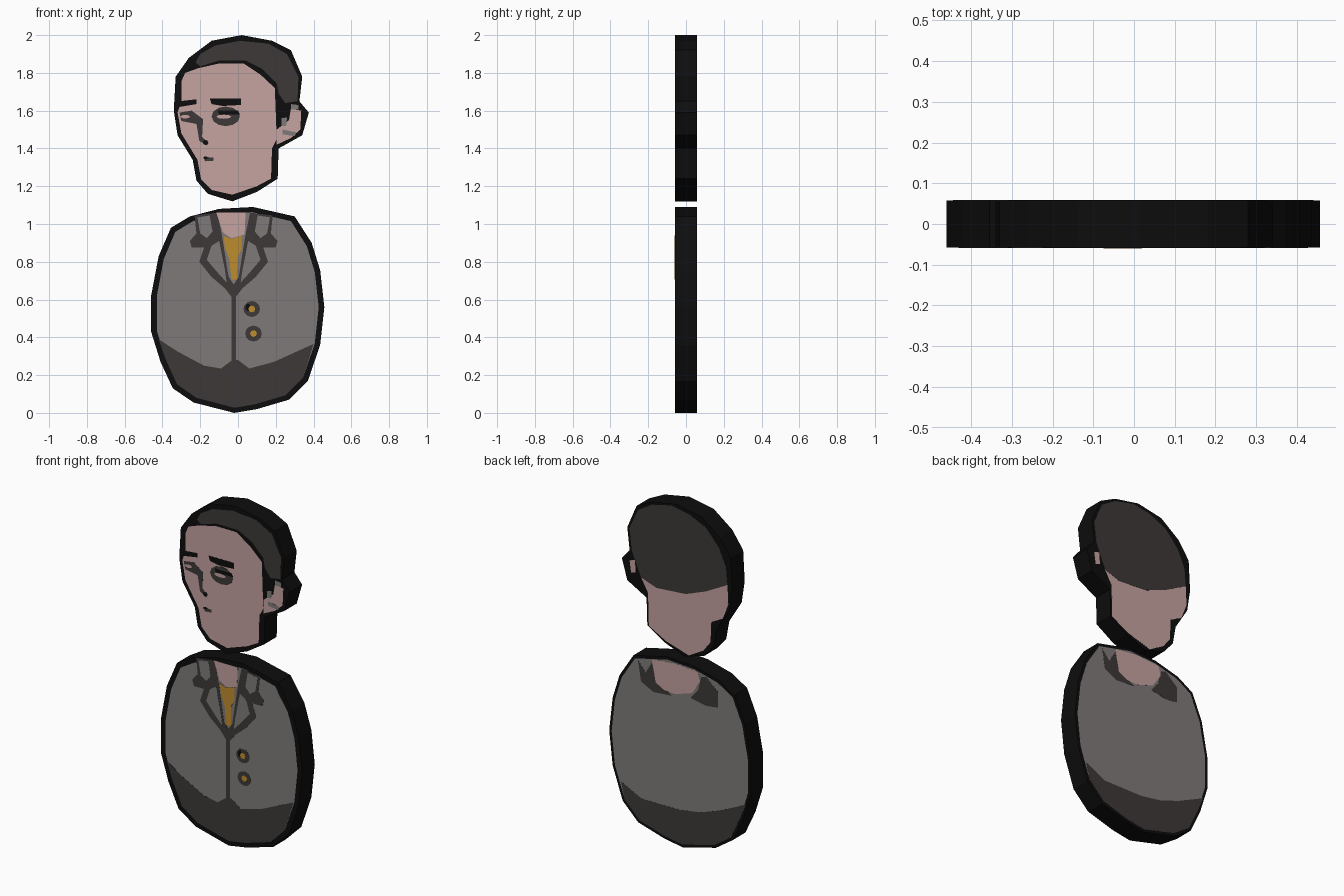
import bpy, bmesh, math

def material(name, rgb):
    m = bpy.data.materials.new(name)
    m.diffuse_color = (*rgb, 1)
    return m

BLACK = material("black outline", (0.004, 0.004, 0.004))
DARK = material("dark grey", (0.048, 0.040, 0.040))
GREY = material("jacket grey", (0.216, 0.195, 0.195))
SKIN = material("skin", (0.558, 0.366, 0.356))
GOLD = material("gold", (0.515, 0.262, 0.026))

FACE = 0.056           # slab half depth; painted plates sit just above it
FRONT, BACK = -1, 1

def slab(name, pts, y0, y1, mat):
    """Extrude an (x, z) outline from y0 to y1."""
    bm = bmesh.new()
    f = bm.faces.new([bm.verts.new((x, y0, z)) for x, z in pts])
    ext = bmesh.ops.extrude_face_region(bm, geom=[f])["geom"]
    bmesh.ops.translate(bm, vec=(0, y1 - y0, 0),
                        verts=[v for v in ext if isinstance(v, bmesh.types.BMVert)])
    bmesh.ops.triangulate(bm, faces=[f for f in bm.faces if len(f.verts) > 4])
    bmesh.ops.recalc_face_normals(bm, faces=bm.faces)
    me = bpy.data.meshes.new(name)
    bm.to_mesh(me)
    bm.free()
    me.materials.append(mat)
    ob = bpy.data.objects.new(name, me)
    bpy.context.collection.objects.link(ob)

def plate(name, pts, side, layer, mat):
    slab(name, pts, side * (FACE - 0.002), side * (FACE + 0.001 * layer), mat)

def ellipse(cx, cz, rx, rz, n=12):
    return [(cx + rx * math.cos(i * math.tau / n), cz + rz * math.sin(i * math.tau / n))
            for i in range(n)]

def mirrored(pts, axis=-0.023):
    return [(2 * axis - x, z) for x, z in pts]

# Outlined slabs
head = [(0.02, 2.0), (-0.14, 1.97), (-0.26, 1.88), (-0.33, 1.78), (-0.34, 1.60), (-0.32, 1.47),
        (-0.24, 1.34), (-0.22, 1.23), (-0.16, 1.16), (-0.03, 1.12), (0.10, 1.17), (0.21, 1.24),
        (0.215, 1.40), (0.34, 1.47), (0.375, 1.59), (0.325, 1.65), (0.34, 1.78), (0.28, 1.92),
        (0.18, 1.97)]
body = [(-0.10, 1.08), (0.08, 1.09), (0.30, 1.04), (0.39, 0.90), (0.435, 0.755), (0.457, 0.56),
        (0.435, 0.36), (0.37, 0.17), (0.27, 0.07), (0.10, 0.02), (-0.02, 0.0), (-0.235, 0.055),
        (-0.345, 0.13), (-0.41, 0.27), (-0.46, 0.43), (-0.46, 0.62), (-0.42, 0.83),
        (-0.355, 0.98), (-0.255, 1.04)]
for name, pts in (("head", head), ("body", body)):
    slab(name, pts, -FACE - 0.002, FACE + 0.002, BLACK)
FACE += 0.002

def shrunk(sx, sz):
    return [(x * sx, 0.545 + (z - 0.545) * sz) for x, z in body]

# Jacket panels and dark hems on both sides
hem_front = [(-0.42, 0.39), (-0.32, 0.325), (-0.18, 0.25), (-0.09, 0.235), (-0.03, 0.28),
             (0.0, 0.28), (0.06, 0.235), (0.19, 0.27), (0.40, 0.365)]
hem_back = [(-0.43, 0.36), (-0.26, 0.28), (-0.13, 0.235), (0.0, 0.215), (0.25, 0.215),
            (0.38, 0.28)]
for side, sx, sz, hem, tag in ((FRONT, 0.935, 0.95, hem_front, "front"),
                               (BACK, 0.965, 0.97, hem_back, "back")):
    panel = shrunk(sx, sz)
    plate("jacket_" + tag, panel, side, 0.5, GREY)
    low = [p for p in panel if p[1] < 0.29]
    plate("hem_" + tag, hem + low, side, 1, DARK)

# Lapels, collar patches and jacket closing
lapel = [(-0.023, 0.60), (-0.023, 0.68), (-0.05, 0.72), (-0.085, 0.94), (-0.11, 1.06),
         (-0.23, 1.045), (-0.22, 0.95), (-0.255, 0.91), (-0.245, 0.875), (-0.18, 0.875),
         (-0.205, 0.80), (-0.14, 0.72), (-0.07, 0.66)]
collar_patch = [(-0.215, 1.035), (-0.15, 1.045), (-0.135, 0.96), (-0.165, 0.925), (-0.20, 0.95)]
lapel_patch = [(-0.14, 0.885), (-0.10, 0.91), (-0.07, 0.76), (-0.06, 0.69), (-0.11, 0.745),
               (-0.165, 0.81)]
for tag, flip in (("left", lambda p: p), ("right", mirrored)):
    plate("lapel_" + tag, flip(lapel), FRONT, 1, DARK)
    plate("collar_patch_" + tag, flip(collar_patch), FRONT, 1.5, GREY)
    plate("lapel_patch_" + tag, flip(lapel_patch), FRONT, 1.5, GREY)
plate("jacket_seam", [(-0.035, 0.66), (-0.01, 0.66), (-0.01, 0.26), (-0.035, 0.26)],
      FRONT, 1.2, DARK)

# Neck and tie
plate("neck_front", [(-0.115, 1.06), (0.04, 1.06), (0.035, 0.945), (-0.035, 0.925),
                     (-0.08, 0.955)], FRONT, 1.4, SKIN)
plate("tie", [(-0.075, 0.935), (-0.035, 0.92), (0.02, 0.94), (0.018, 0.865), (-0.003, 0.82),
              (-0.005, 0.705), (-0.035, 0.705), (-0.045, 0.81), (-0.07, 0.88)],
      FRONT, 1.7, GOLD)

# Buttons
for i, (x, z) in enumerate(((0.073, 0.55), (0.082, 0.42))):
    plate(f"button_{i + 1}", ellipse(x, z, 0.044, 0.042), FRONT, 1, DARK)
    plate(f"button_centre_{i + 1}", ellipse(x, z, 0.018, 0.018, 8), FRONT, 1.5, GOLD)
plate("button_shadow_mark", ellipse(0.053, 0.558, 0.014, 0.02, 8), FRONT, 1.3, BLACK)

# Back collar and neck
plate("collar_back_right", [(0.27, 1.02), (0.25, 0.90), (0.17, 0.86), (0.05, 0.87), (0.15, 0.93),
                            (0.18, 1.03), (0.22, 0.96)], BACK, 1, DARK)
plate("collar_back_left", [(-0.17, 1.04), (-0.25, 0.97), (-0.25, 0.88), (-0.17, 0.87),
                           (-0.07, 0.89), (-0.12, 0.95), (-0.14, 1.03)], BACK, 1, DARK)
plate("neck_back", [(0.18, 1.05), (0.155, 0.92), (0.10, 0.89), (0.03, 0.885), (-0.08, 0.92),
                    (-0.135, 1.0), (-0.12, 1.055), (0.03, 1.065)], BACK, 1.4, SKIN)

# Face, hair and ear on the front
plate("face", [(-0.30, 1.755), (-0.28, 1.80), (-0.21, 1.825), (-0.10, 1.85), (0.03, 1.85),
               (0.12, 1.79), (0.195, 1.72), (0.205, 1.45), (0.18, 1.40), (0.175, 1.24),
               (0.10, 1.20), (-0.03, 1.155), (-0.14, 1.18), (-0.195, 1.235), (-0.215, 1.34),
               (-0.30, 1.48), (-0.32, 1.59), (-0.30, 1.65)], FRONT, 0.5, SKIN)
plate("hair_front", [(-0.225, 1.855), (-0.20, 1.90), (-0.12, 1.945), (0.01, 1.97), (0.16, 1.955),
                     (0.26, 1.90), (0.32, 1.78), (0.315, 1.65), (0.25, 1.64), (0.215, 1.69),
                     (0.205, 1.745), (0.13, 1.82), (0.04, 1.865), (-0.10, 1.865), (-0.20, 1.835)],
      FRONT, 0.5, DARK)
plate("ear_front", [(0.205, 1.50), (0.27, 1.55), (0.28, 1.61), (0.335, 1.60), (0.33, 1.50),
                    (0.28, 1.455), (0.205, 1.42)], FRONT, 0.5, SKIN)
plate("ear_fold_lower", [(0.235, 1.50), (0.31, 1.485), (0.30, 1.465), (0.235, 1.475)],
      FRONT, 1, GREY)
plate("ear_fold_upper", [(0.23, 1.56), (0.26, 1.565), (0.255, 1.52), (0.23, 1.52)],
      FRONT, 1, GREY)
plate("ear_tip", [(0.28, 1.635), (0.32, 1.63), (0.32, 1.605), (0.28, 1.605)], FRONT, 1, GREY)

# Brows, eyes, nose and mouth
plate("brow_far", [(-0.31, 1.65), (-0.22, 1.66), (-0.22, 1.635), (-0.31, 1.62)],
      FRONT, 1, BLACK)
plate("brow_near", [(-0.15, 1.665), (0.015, 1.665), (0.015, 1.63), (-0.08, 1.625),
                    (-0.14, 1.635)], FRONT, 1, BLACK)
plate("eye_socket_near", ellipse(-0.065, 1.57, 0.075, 0.052), FRONT, 1, DARK)
plate("lash_near", [(-0.11, 1.60), (0.0, 1.60), (0.01, 1.58), (-0.10, 1.58)], FRONT, 1.3, BLACK)
plate("eye_near", ellipse(-0.075, 1.568, 0.04, 0.011, 8), FRONT, 1.5, SKIN)
plate("nose_and_far_eye", [(-0.31, 1.59), (-0.245, 1.60), (-0.185, 1.555), (-0.19, 1.46),
                           (-0.155, 1.43), (-0.165, 1.415), (-0.205, 1.44), (-0.22, 1.53),
                           (-0.30, 1.545)], FRONT, 1, DARK)
plate("eye_far", ellipse(-0.28, 1.568, 0.025, 0.01, 8), FRONT, 1.5, SKIN)
plate("nostril", ellipse(-0.172, 1.432, 0.014, 0.014, 8), FRONT, 1.3, BLACK)
plate("mouth", [(-0.18, 1.355), (-0.13, 1.352), (-0.13, 1.335), (-0.175, 1.332)],
      FRONT, 1, DARK)
plate("mouth_corner", ellipse(-0.172, 1.35, 0.012, 0.008, 8), FRONT, 1.3, BLACK)

# Back of the head
hair_edge = [(0.25, 1.51), (0.15, 1.475), (-0.04, 1.49), (-0.17, 1.54), (-0.31, 1.615)]
plate("hair_back", hair_edge + [(-0.30, 1.72), (-0.255, 1.82), (-0.17, 1.915), (-0.06, 1.965),
                                (0.05, 1.985), (0.18, 1.955), (0.27, 1.90), (0.325, 1.78),
                                (0.31, 1.65)], BACK, 1, DARK)
plate("nape", hair_edge + [(-0.315, 1.50), (-0.28, 1.41), (-0.205, 1.37), (-0.20, 1.25),
                           (-0.155, 1.19), (-0.06, 1.135), (0.09, 1.18), (0.20, 1.24),
                           (0.205, 1.43)], BACK, 0.5, SKIN)
plate("ear_back", [(0.29, 1.60), (0.325, 1.59), (0.315, 1.52), (0.285, 1.53)], BACK, 0.5, SKIN)
